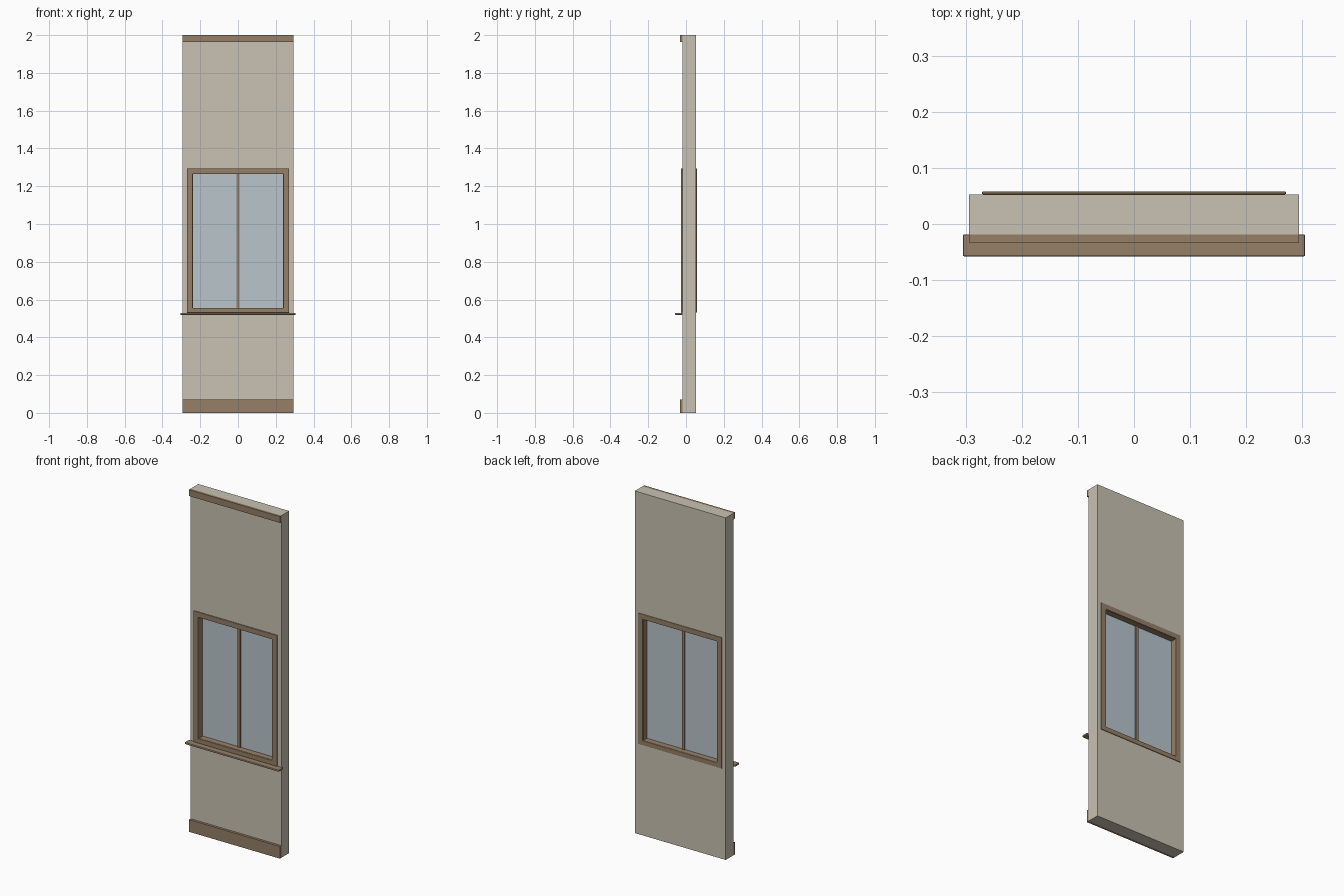
import bpy
import bmesh

cube = bpy.data.objects.get("Cube")
if cube:
    bpy.data.objects.remove(cube, do_unlink=True)


def material(name, rgb):
    mat = bpy.data.materials.new(name)
    mat.use_nodes = True
    mat.diffuse_color = (*rgb, 1)
    mat.node_tree.nodes["Principled BSDF"].inputs["Base Color"].default_value = (*rgb, 1)
    return mat


PLASTER = material("warm_plaster", (0.58, 0.54, 0.445))
WOOD = material("brown_wood", (0.305, 0.216, 0.138))
GLASS = material("pale_glass", (0.48, 0.555, 0.60))


def finish(name, bm, mat, bevel):
    bmesh.ops.recalc_face_normals(bm, faces=bm.faces)
    mesh = bpy.data.meshes.new(name)
    bm.to_mesh(mesh)
    bm.free()
    mesh.materials.append(mat)
    obj = bpy.data.objects.new(name, mesh)
    bpy.context.collection.objects.link(obj)
    if bevel:
        mod = obj.modifiers.new("Bevel", "BEVEL")
        mod.width = bevel
        mod.segments = 2
    return obj


def box(name, half, y, z, mat, bevel=0):
    """Box centred on x, spanning the y and z ranges."""
    bm = bmesh.new()
    bmesh.ops.create_cube(bm, size=1)
    for v in bm.verts:
        v.co = (v.co.x * 2 * half, y[v.co.y > 0], z[v.co.z > 0])
    return finish(name, bm, mat, bevel)


def ring(name, outer, inner, y, mat, bevel=0):
    """Rectangular frame; outer and inner are (half width, bottom, top)."""
    bm = bmesh.new()

    def loop(rect, depth):
        w, low, high = rect
        corners = ((-w, low), (w, low), (w, high), (-w, high))
        return [bm.verts.new((x, depth, z)) for x, z in corners]

    loops = [loop(outer, y[0]), loop(inner, y[0]), loop(inner, y[1]), loop(outer, y[1])]
    for a, b in zip(loops, loops[1:] + loops[:1]):
        for i in range(4):
            j = (i + 1) % 4
            bm.faces.new((a[i], a[j], b[j], b[i]))
    return finish(name, bm, mat, bevel)


FRONT, BACK = -0.0185, 0.053
MID = (FRONT + BACK) / 2
hole = (0.255, 0.54, 1.28)
opening = (0.239, 0.556, 1.265)
casing = (0.271, 0.53, 1.295)

# Wall panel with window hole
ring("wall_panel", (0.294, 0, 2), hole, (FRONT, BACK), PLASTER)

# Trim along the foot and head of the wall
box("baseboard", 0.294, (-0.033, FRONT), (0, 0.071), WOOD)
box("top_trim", 0.294, (-0.033, FRONT), (1.963, 2), WOOD)

# Window jamb and casings on both faces
ring("window_jamb", hole, opening, (FRONT, BACK), WOOD)
ring("front_casing", casing, opening, (FRONT - 0.008, FRONT), WOOD, 0.002)
ring("back_casing", casing, opening, (BACK, 0.058), WOOD, 0.002)

# Glass and central mullion
w, low, high = opening
box("window_glass", w, (MID - 0.002, MID + 0.002), (low, high), GLASS)
box("mullion", 0.008, (MID - 0.009, MID + 0.009), (low, high), WOOD)

# Projecting sill
box("window_sill", 0.305, (-0.058, FRONT), (0.519, 0.53), WOOD, 0.003)
